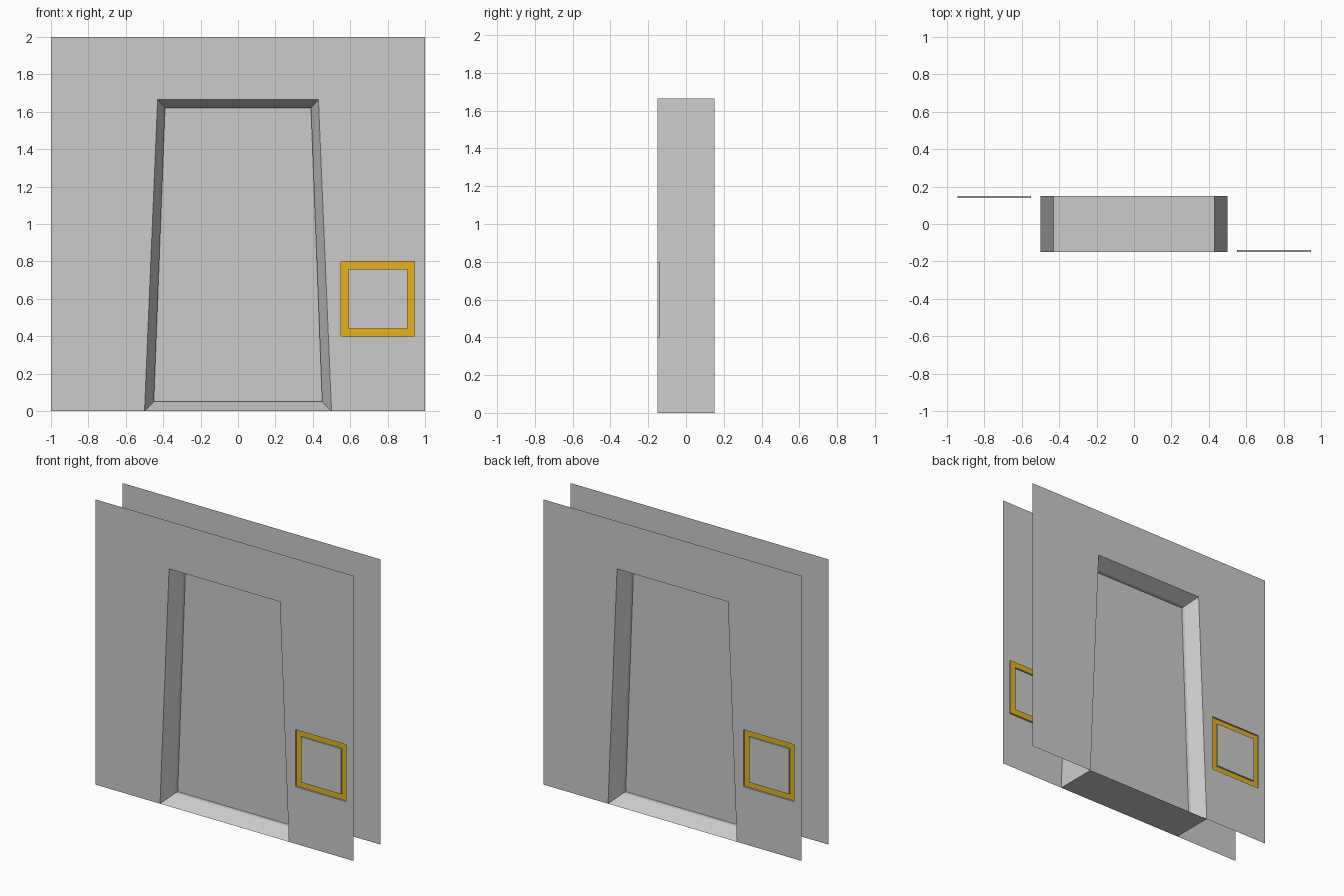
import bpy
import math

if "Cube" in bpy.data.objects:
    bpy.data.objects.remove(bpy.data.objects["Cube"])

OUT_Y, SLOPE_Y, DOOR_Y, GROOVE_Y = 0.15, 0.05, 0.025, 0.138


def make(name, faces, material=None, turn=0):
    """Mesh object from faces given as lists of points."""
    verts, index, polys = [], {}, []
    for face in faces:
        for p in face:
            if p not in index:
                index[p] = len(verts)
                verts.append(p)
        polys.append([index[p] for p in face])
    mesh = bpy.data.meshes.new(name)
    mesh.from_pydata(verts, [], polys)
    if material:
        mesh.materials.append(material)
    obj = bpy.data.objects.new(name, mesh)
    obj.rotation_euler.z = turn
    bpy.context.collection.objects.link(obj)
    return obj


def loop(pts, y):
    return [(x, y, z) for x, z in pts]


def bridge(loops):
    faces = []
    for a, b in zip(loops, loops[1:]):
        n = len(a)
        faces += [[a[i], a[(i + 1) % n], b[(i + 1) % n], b[i]] for i in range(n)]
    return faces


def rect(x0, x1, z0, z1):
    return [(x0, z0), (x1, z0), (x1, z1), (x0, z1)]


gold = bpy.data.materials.new("gold")
gold.diffuse_color = (0.8, 0.45, 0.01, 1)
gold.use_nodes = True
gold.node_tree.nodes["Principled BSDF"].inputs["Base Color"].default_value = gold.diffuse_color

# Outlines, counter-clockwise seen from the front
opening = [(-0.5, 0), (0.5, 0), (0.43, 1.665), (-0.43, 1.665)]
door = [(-0.45, 0.05), (0.45, 0.05), (0.39, 1.62), (-0.39, 1.62)]
outer_sq = rect(0.55, 0.945, 0.40, 0.80)
inner_sq = rect(0.592, 0.905, 0.442, 0.76)

# Door frame: straight outside, splayed reveals and a small step to the door
make("door_frame", bridge([
    loop(door, DOOR_Y), loop(door, SLOPE_Y), loop(opening, OUT_Y),
    loop(opening, -OUT_Y), loop(door, -SLOPE_Y), loop(door, -DOOR_Y)]))

# Door panel, a thin tapered slab
make("door_panel", bridge([loop(door, DOOR_Y), loop(door, -DOOR_Y)])
     + [loop(door, -DOOR_Y), loop(door, DOOR_Y)[::-1]])

# Wall sheet with its sunken square groove, repeated on the back by a half turn
for side, turn in (("front", 0), ("back", math.pi)):
    left = [(-1, 0), (-0.5, 0), (-0.43, 1.665), (-1, 1.665)]
    top = [(-1, 1.665), (-0.43, 1.665), (0.43, 1.665), (1, 1.665), (1, 2), (-1, 2)]
    right = [(0.5, 0), (1, 0), (1, 1.665), (0.43, 1.665)]
    make(side + "_wall",
         [loop(left, -OUT_Y), loop(top, -OUT_Y)]
         + bridge([loop(right, -OUT_Y), loop(outer_sq, -OUT_Y),
                   loop(outer_sq, -GROOVE_Y)]), turn=turn)
    # Gold groove floor
    make(side + "_groove", bridge([loop(outer_sq, -GROOVE_Y),
                                   loop(inner_sq, -GROOVE_Y)]), gold, turn)
    # Raised square button inside the groove
    make(side + "_button", bridge([loop(inner_sq, -GROOVE_Y), loop(inner_sq, -OUT_Y)])
         + [loop(inner_sq, -OUT_Y)], turn=turn)
